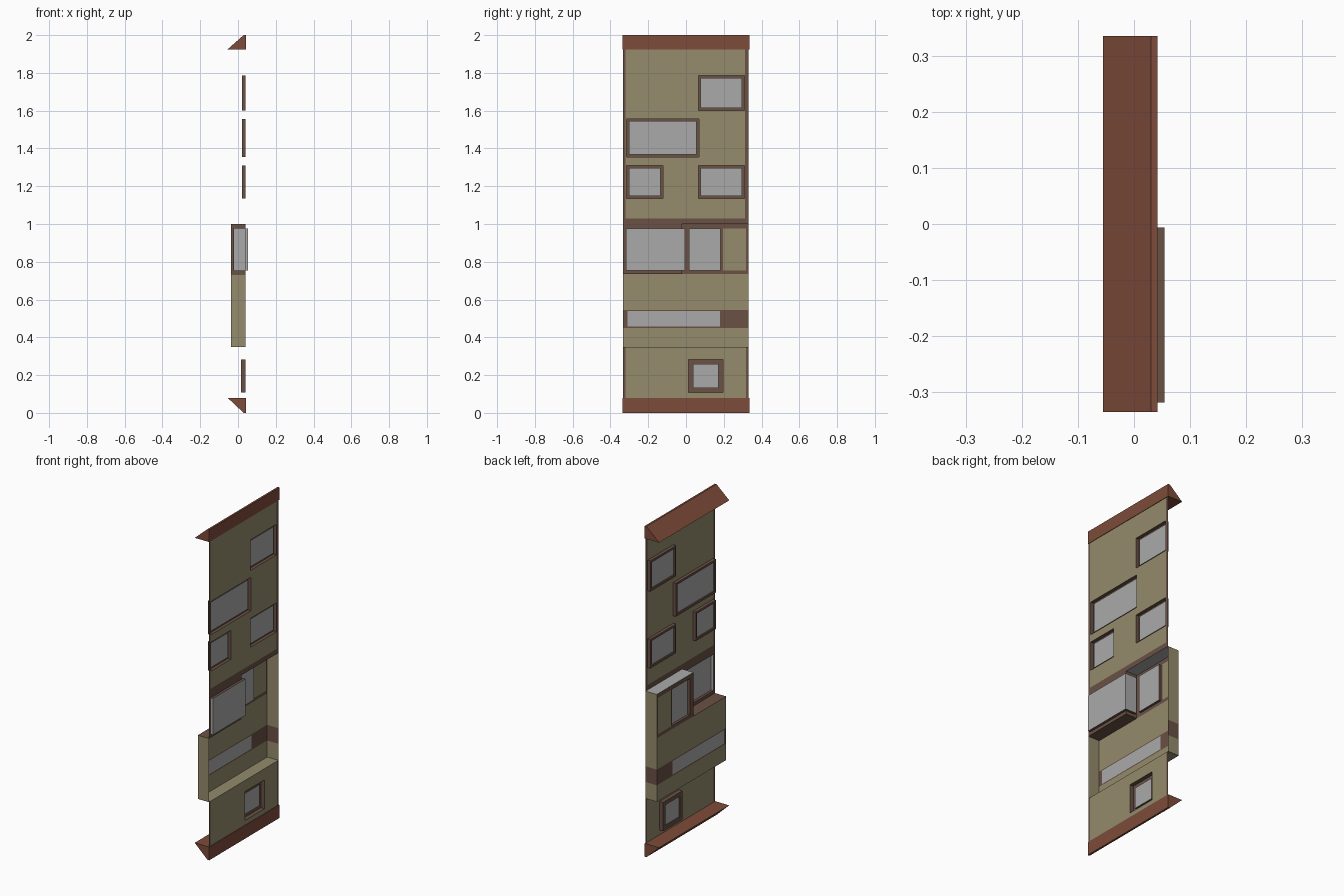
import bpy, bmesh

if "Cube" in bpy.data.objects:
    bpy.data.objects.remove(bpy.data.objects["Cube"])


def material(name, rgb):
    m = bpy.data.materials.new(name)
    m.diffuse_color = (*rgb, 1)
    m.use_nodes = True
    m.node_tree.nodes["Principled BSDF"].inputs["Base Color"].default_value = m.diffuse_color
    return m


PLASTER = material("plaster", (0.297, 0.258, 0.151))
TRIM = material("brown_trim", (0.145, 0.082, 0.060))
TILE = material("red_tile", (0.208, 0.072, 0.042))
GLASS = material("grey_glass", (0.40, 0.40, 0.40))


def finish(name, bm, mat):
    me = bpy.data.meshes.new(name)
    bm.to_mesh(me)
    bm.free()
    me.materials.append(mat)
    ob = bpy.data.objects.new(name, me)
    bpy.context.collection.objects.link(ob)
    return ob


def add_block(bm, x0, x1, y0, y1, z0, z1):
    """A box, or a single quad when one of the sizes is zero."""
    ext = ((x0, x1), (y0, y1), (z0, z1))
    flat = [i for i in range(3) if ext[i][0] == ext[i][1]]
    for a in (flat or range(3)):
        u, v = (a + 1) % 3, (a + 2) % 3
        for side in ((0,) if flat else (0, 1)):
            corners = [(0, 0), (1, 0), (1, 1), (0, 1)]
            if side == 0:
                corners.reverse()
            vs = []
            for i, j in corners:
                p = [0, 0, 0]
                p[a], p[u], p[v] = ext[a][side], ext[u][i], ext[v][j]
                vs.append(bm.verts.new(p))
            bm.faces.new(vs)


def blocks(name, mat, *exts):
    bm = bmesh.new()
    for e in exts:
        add_block(bm, *e)
    bmesh.ops.remove_doubles(bm, verts=bm.verts, dist=1e-5)
    return finish(name, bm, mat)


def sheet(name, mat, x, y0, y1, z0, z1, holes):
    """Flat wall at x with rectangular openings (y0, y1, z0, z1)."""
    ys = sorted({y0, y1} | {v for h in holes for v in h[:2]})
    zs = sorted({z0, z1} | {v for h in holes for v in h[2:]})
    cells = []
    for a, b in zip(ys, ys[1:]):
        for c, d in zip(zs, zs[1:]):
            m, n = (a + b) / 2, (c + d) / 2
            if not any(h[0] < m < h[1] and h[2] < n < h[3] for h in holes):
                cells.append((x, x, a, b, c, d))
    return blocks(name, mat, *cells)


def tube(xa, xb, y0, y1, z0, z1):
    """Four flat sides of a rectangular opening running along x."""
    return [(xa, xb, y0, y1, z0, z0), (xa, xb, y0, y1, z1, z1),
            (xa, xb, y0, y0, z0, z1), (xa, xb, y1, y1, z0, z1)]


def window(name, y0, y1, z0, z1, t, xa, xb):
    """Hollow frame standing out of the wall, with a recessed pane."""
    inner = (y0 + t, y1 - t, z0 + t, z1 - t)
    xm = xa + 0.008
    blocks(name + "_frame", TRIM, *tube(xa, xb, y0, y1, z0, z1),
           *tube(xa, xm, *inner))
    sheet(name + "_face", TRIM, xa, y0, y1, z0, z1, [inner])
    blocks(name + "_pane", GLASS, (xm, xm, *inner))


def cornice(name, profile):
    bm = bmesh.new()
    ends = [[bm.verts.new((x, y, z)) for x, z in profile] for y in (-0.335, 0.335)]
    bm.faces.new(ends[0])
    bm.faces.new(ends[1][::-1])
    for i in range(4):
        j = (i + 1) % 4
        bm.faces.new((ends[0][i], ends[0][j], ends[1][j], ends[1][i]))
    bmesh.ops.recalc_face_normals(bm, faces=bm.faces)
    finish(name, bm, TILE)


W, B = 0.039, -0.036          # wall plane and bay front plane
L, R, S = -0.333, 0.33, -0.02  # wall ends and bay side
G = 0.054                     # recessed glass plane

# Cornices at top and bottom
cornice("top_cornice", [(-0.055, 1.925), (0.042, 1.925), (0.042, 2), (0.03, 2)])
cornice("bottom_cornice", [(-0.055, 0.08), (0.042, 0.08), (0.042, 0), (0.03, 0)])

# Upper and lower walls with framed windows
upper = [(0.065, 0.31, 1.60, 1.785), (-0.315, 0.068, 1.355, 1.557),
         (-0.315, -0.123, 1.135, 1.31), (0.065, 0.31, 1.135, 1.31)]
lower = (0.012, 0.197, 0.108, 0.282)
sheet("upper_wall", PLASTER, W, L + 0.014, R - 0.018, 1.03, 1.925, upper)
sheet("lower_wall", PLASTER, W, L + 0.014, R - 0.012, 0.08, 0.35, [lower])
for i, w in enumerate(upper):
    window(f"upper_window_{i + 1}", *w, 0.013, 0.02, W)
window("lower_window", *lower, 0.024, 0.015, W)

# Flat trim: wall edge strips and the band above the bay
blocks("wall_trim", TRIM,
       (W, W, L, L + 0.014, 1.03, 1.925), (W, W, R - 0.018, R, 1.03, 1.925),
       (W, W, L, L + 0.014, 0.08, 0.35), (W, W, R - 0.012, R, 0.08, 0.35),
       (W, W, L, R, 1.0, 1.03))

# Bay shell: front, floor and ends
blocks("bay_shell", PLASTER,
       (B, B, L, R, 0.35, 0.45), (B, B, L, R, 0.545, 0.735),
       (B, W, L, R, 0.35, 0.35), (B, W, L, L, 0.35, 0.735),
       (B, W, R, R, 0.35, 0.45), (B, W, R, R, 0.545, 1.0),
       (B, B, 0.195, 0.318, 0.755, 0.975))
blocks("bay_roof", GLASS, (B, W, S, R, 1.0, 1.0))

# Long strip window in the brown band
blocks("bay_band", TRIM,
       (B, B, L, -0.31, 0.45, 0.545), (B, B, 0.18, R, 0.45, 0.545),
       (B, B, -0.31, 0.18, 0.45, 0.457), (B, B, -0.31, 0.18, 0.539, 0.545),
       (B, W, R, R, 0.45, 0.545))
blocks("strip_window", GLASS, (B, B, -0.31, 0.18, 0.457, 0.539))

# Balcony ledge and frames of the stepped window
Z0, Z1, SI, BI, P = 0.755, 0.975, -0.006, -0.022, 0.015
frames = [(B, W, L, S, 0.735, 0.735), (W, W, L, -0.318, Z0, Z1),
          (B, B, 0.183, 0.195, Z0, Z1), (B, B, 0.318, R, Z0, Z1),
          (B, BI, S, S, Z0, Z1), (B, B, S, P, Z0, Z1),
          (BI, BI, S, SI, Z0, Z1)]
for a, b in ((0.735, Z0), (Z1, 1.0)):
    frames += [(W, W, L, S, a, b), (B, W, S, S, a, b), (B, B, S, R, a, b)]
for z in (Z0, Z1):
    frames += [(W, G, -0.318, SI, z, z), (BI, W, S, SI, z, z)]
blocks("bay_window_frame", TRIM, *frames, *tube(B, BI, P, 0.183, Z0, Z1))

# Glass: recessed balcony pane, bay side pane, bay front pane
blocks("bay_window_glass", GLASS,
       (G, G, -0.318, SI, Z0, Z1), (W, G, -0.318, -0.318, Z0, Z1),
       (BI, G, SI, SI, Z0, Z1), (BI, BI, P, 0.183, Z0, Z1))
